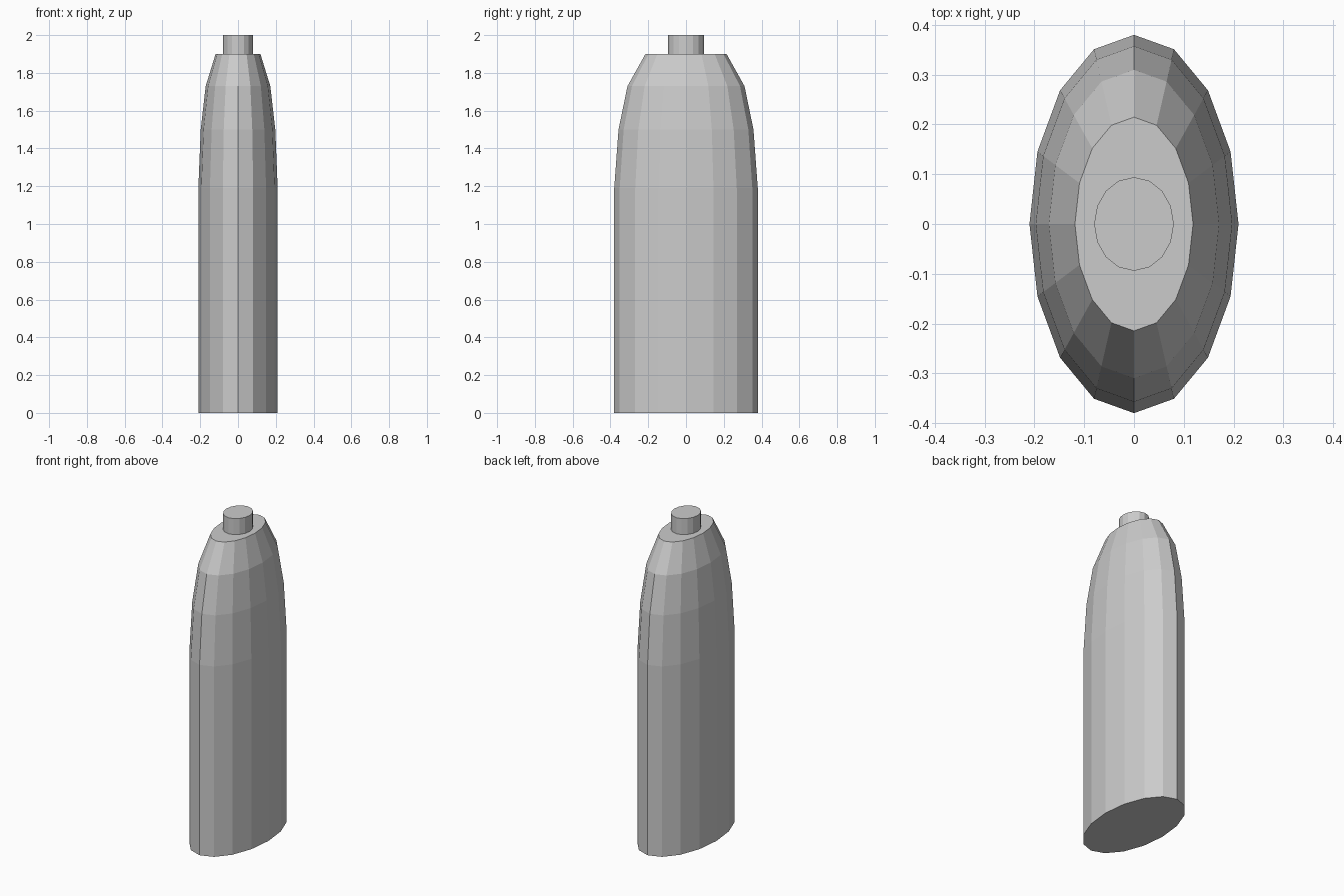
import bpy
import bmesh
from math import cos, sin, tau

if "Cube" in bpy.data.objects:
    bpy.data.objects.remove(bpy.data.objects["Cube"])

SIDES = 16


def loft(name, rings, cap_bottom=True):
    """Skin stacked elliptical rings given as (z, x radius, y radius)."""
    bm = bmesh.new()
    loops = [[bm.verts.new((rx * cos(tau * i / SIDES), ry * sin(tau * i / SIDES), z))
              for i in range(SIDES)] for z, rx, ry in rings]
    for low, high in zip(loops, loops[1:]):
        for i in range(SIDES):
            j = (i + 1) % SIDES
            bm.faces.new((low[i], low[j], high[j], high[i]))
    bm.faces.new(loops[-1])
    if cap_bottom:
        bm.faces.new(loops[0][::-1])
    mesh = bpy.data.meshes.new(name)
    bm.to_mesh(mesh)
    bm.free()
    obj = bpy.data.objects.new(name, mesh)
    bpy.context.collection.objects.link(obj)
    return obj


# Oval body with rounded, faceted shoulders
profile = [(0, 1), (1.19, 1), (1.5, 0.94), (1.73, 0.815), (1.9, 0.565)]
loft("body", [(z, 0.21 * s, 0.38 * s) for z, s in profile])

# Short neck standing on the flat top
loft("neck", [(1.9, 0.08, 0.094), (2.0, 0.08, 0.094)], cap_bottom=False)
